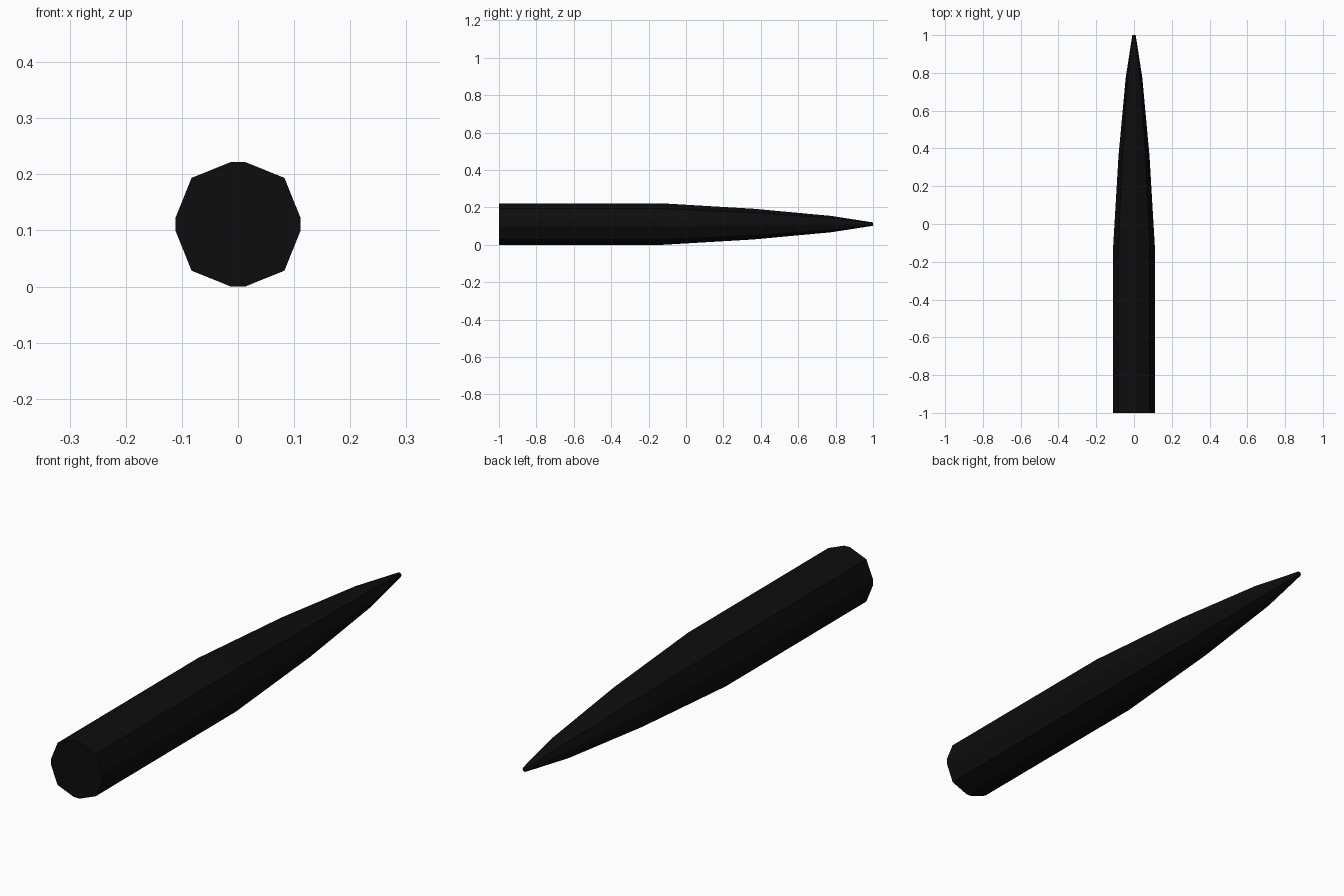
import bpy, bmesh

cube = bpy.data.objects.get("Cube")
if cube:
    bpy.data.objects.remove(cube, do_unlink=True)

R = 0.111  # radius, also the height of the long axis

# Cross-section: octagon whose four axis corners are cut flat
quarter = [(1.0, 0.113), (0.745, 0.745), (0.113, 1.0)]
section = []
for _ in range(4):
    section += quarter
    quarter = [(-b, a) for a, b in quarter]

# Lengthwise profile: (y, radius scale)
profile = [(-1.0, 1.0), (-0.13, 1.0), (0.36, 0.74), (0.775, 0.395), (1.0, 0.08)]

black = bpy.data.materials.new("black")
black.use_nodes = True
color = (0.004, 0.004, 0.004, 1.0)
black.diffuse_color = color
black.node_tree.nodes["Principled BSDF"].inputs["Base Color"].default_value = color

# Straight shaft and tapering nose, skinned ring by ring
bm = bmesh.new()
rings = [[bm.verts.new((x * R * s, y, R + z * R * s)) for x, z in section]
         for y, s in profile]
n = len(section)
for a, b in zip(rings, rings[1:]):
    for i in range(n):
        j = (i + 1) % n
        bm.faces.new((a[i], a[j], b[j], b[i]))
# End caps
bm.faces.new(rings[0])
bm.faces.new(rings[-1])
bmesh.ops.recalc_face_normals(bm, faces=bm.faces)

mesh = bpy.data.meshes.new("pointed_shaft")
bm.to_mesh(mesh)
bm.free()
mesh.materials.append(black)
bpy.context.collection.objects.link(bpy.data.objects.new("pointed_shaft", mesh))
